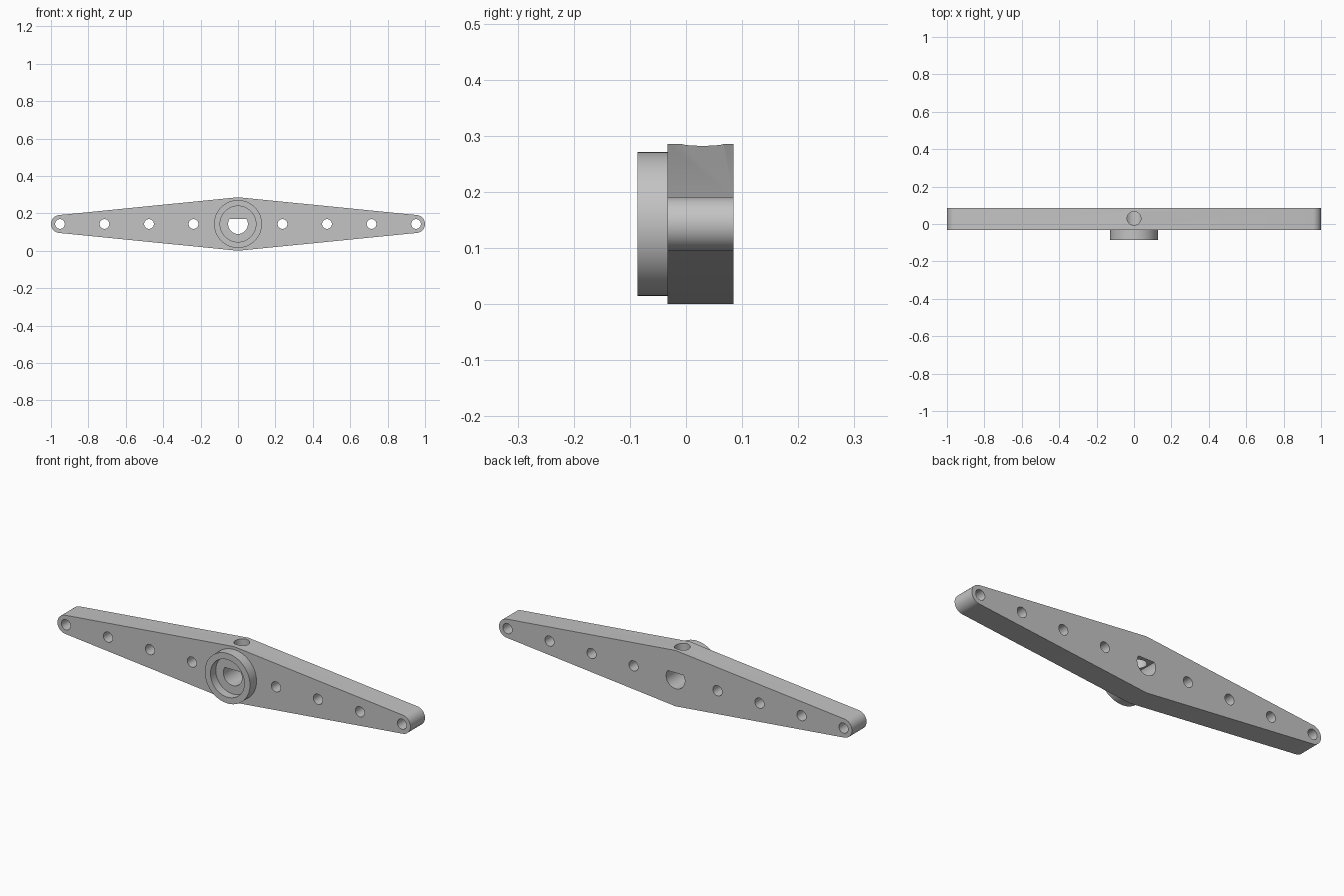
import bpy, bmesh
from math import sin, cos, pi, asin, sqrt, radians
from mathutils import Vector

if "Cube" in bpy.data.objects:
    bpy.data.objects.remove(bpy.data.objects["Cube"])

MID_Z = 0.143              # height of the long axis
FRONT, BACK = -0.033, 0.085
TIP_X, TIP_R = 0.952, 0.048
BORE_R, BORE_FLAT = 0.053, 0.028

grey = bpy.data.materials.new("plain grey")
grey.use_nodes = True
grey.diffuse_color = (0.55, 0.55, 0.55, 1)
grey.node_tree.nodes["Principled BSDF"].inputs["Base Color"].default_value = (0.55, 0.55, 0.55, 1)


def arc(cx, cz, r, a0, a1, n):
    return [(cx + r * cos(a0 + (a1 - a0) * i / n), cz + r * sin(a0 + (a1 - a0) * i / n))
            for i in range(n + 1)]


def circle(cx, r, n=48):
    return arc(cx, MID_Z, r, 0, 2 * pi, n)[:-1]


def prism(name, outline, start, depth):
    """Extrude an (x, z) outline along y."""
    bm = bmesh.new()
    face = bm.faces.new([bm.verts.new((x, start, z)) for x, z in outline])
    made = bmesh.ops.extrude_face_region(bm, geom=[face])["geom"]
    moved = [v for v in made if isinstance(v, bmesh.types.BMVert)]
    bmesh.ops.translate(bm, verts=moved, vec=Vector((0, depth, 0)))
    bmesh.ops.recalc_face_normals(bm, faces=bm.faces[:])
    mesh = bpy.data.meshes.new(name)
    bm.to_mesh(mesh)
    bm.free()
    mesh.materials.append(grey)
    obj = bpy.data.objects.new(name, mesh)
    bpy.context.collection.objects.link(obj)
    return obj


def combine(target, tool, operation):
    mod = target.modifiers.new(operation, "BOOLEAN")
    mod.operation, mod.object, mod.solver = operation, tool, "EXACT"
    bpy.context.view_layer.objects.active = target
    bpy.ops.object.modifier_apply(modifier=mod.name)
    bpy.data.objects.remove(tool)


# Tapered arm: diamond whose edges run tangent into the rounded tips
apex = MID_Z
lean = pi / 2 - asin(TIP_R / TIP_X) - asin(sqrt(max(0, 1 - (TIP_X / sqrt(TIP_X**2 + apex**2))**2)))
lean = pi / 2 - (asin(apex / sqrt(TIP_X**2 + apex**2)) - asin(TIP_R / sqrt(TIP_X**2 + apex**2)))
outline = arc(TIP_X, MID_Z, TIP_R, -lean, lean, 24) + [(0, MID_Z + apex)]
outline += arc(-TIP_X, MID_Z, TIP_R, pi - lean, pi + lean, 24) + [(0, MID_Z - apex)]
arm = prism("servo_arm", outline, FRONT, BACK - FRONT)

# Round hub with a recess on the front
combine(arm, prism("hub", circle(0, 0.128, 96), -0.086, 0.075), "UNION")
combine(arm, prism("hub_recess", circle(0, 0.096, 96), -0.2, 0.157), "DIFFERENCE")

# D-shaped shaft bore with its flat on top
flat = asin(BORE_FLAT / BORE_R)
bore = arc(0, MID_Z, BORE_R, pi - flat, 2 * pi + flat, 48)
combine(arm, prism("shaft_bore", bore, -0.2, 0.4), "DIFFERENCE")

# Row of linkage holes on both sides
for side in (-1, 1):
    for step in range(1, 5):
        combine(arm, prism("link_hole", circle(side * step * TIP_X / 4, 0.026, 32), -0.2, 0.4), "DIFFERENCE")

# Set screw hole from the top edge down into the bore
bpy.ops.mesh.primitive_cylinder_add(vertices=48, radius=0.037, depth=0.25, location=(0, 0.03, MID_Z + 0.125))
combine(arm, bpy.context.object, "DIFFERENCE")

# Smooth the round walls, keep the edges crisp
bpy.ops.object.select_all(action="DESELECT")
arm.select_set(True)
bpy.context.view_layer.objects.active = arm
bpy.ops.object.shade_smooth_by_angle(angle=radians(20))
while len(arm.data.materials) > 1:
    arm.data.materials.pop()
for poly in arm.data.polygons:
    poly.material_index = 0
